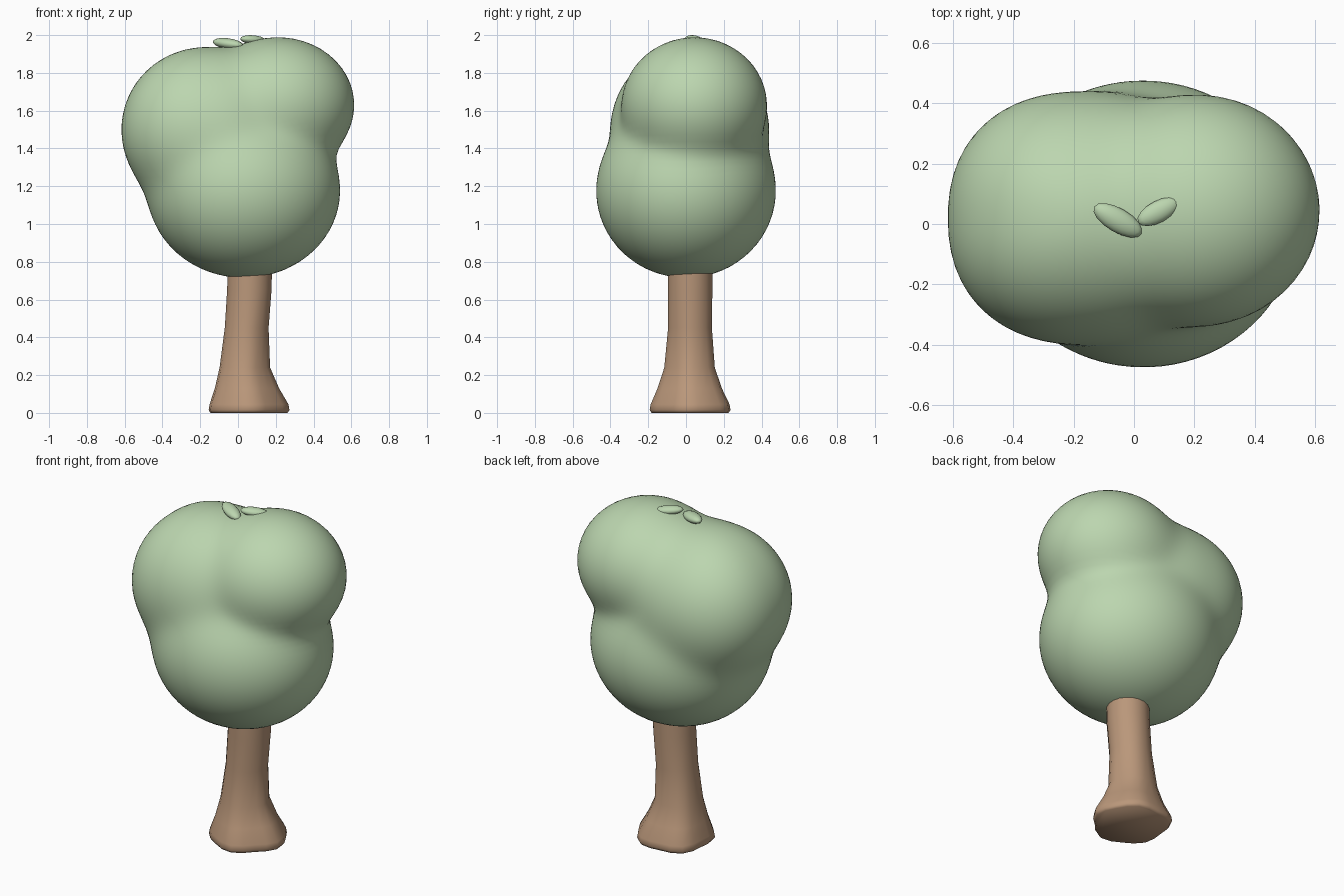
import bpy, bmesh
from math import sin, cos, pi, radians, exp, log
from mathutils import Vector, Euler

if "Cube" in bpy.data.objects:
    bpy.data.objects.remove(bpy.data.objects["Cube"])


def material(name, rgb):
    m = bpy.data.materials.new(name)
    m.diffuse_color = (*rgb, 1)
    m.use_nodes = True
    m.node_tree.nodes["Principled BSDF"].inputs["Base Color"].default_value = m.diffuse_color
    return m


GREEN = material("leaf_green", (0.50, 0.67, 0.43))
BROWN = material("bark_brown", (0.49, 0.31, 0.195))


def finish(name, bm, mat, sharp=60):
    bmesh.ops.recalc_face_normals(bm, faces=bm.faces)
    me = bpy.data.meshes.new(name)
    bm.to_mesh(me)
    bm.free()
    me.materials.append(mat)
    ob = bpy.data.objects.new(name, me)
    bpy.context.collection.objects.link(ob)
    bpy.ops.object.select_all(action='DESELECT')
    ob.select_set(True)
    bpy.context.view_layer.objects.active = ob
    bpy.ops.object.shade_smooth_by_angle(angle=radians(sharp))
    return ob


# Trunk: lofted rings, flaring into a rounded, slightly uneven cornered foot
# (z, centre x, centre y, radius, corner strength)
RINGS = [(0.0, 0.050, 0.03, 0.203, 0.05), (0.015, 0.050, 0.03, 0.213, 0.05),
         (0.045, 0.050, 0.03, 0.208, 0.05), (0.13, 0.042, 0.025, 0.170, 0.04),
         (0.24, 0.033, 0.022, 0.134, 0.03), (0.45, 0.045, 0.022, 0.117, 0.01),
         (0.65, 0.06, 0.022, 0.119, 0), (0.85, 0.065, 0.022, 0.118, 0)]
SIDES = 20
bm = bmesh.new()
loops = []
for z, cx, cy, r, lobe in RINGS:
    ring = []
    for i in range(SIDES):
        t = 2 * pi * i / SIDES
        a = t + radians(135)
        rr = r * (1 + lobe * (cos(5 * t) + 0.5 * cos(3 * t)))
        ring.append(bm.verts.new((cx + rr * cos(a), cy + rr * sin(a), z)))
    loops.append(ring)
for lo, hi in zip(loops, loops[1:]):
    for i in range(SIDES):
        j = (i + 1) % SIDES
        bm.faces.new((lo[i], lo[j], hi[j], hi[i]))
bm.faces.new(loops[0])
bm.faces.new(loops[-1])
finish("trunk", bm, BROWN)

# Crown: three rounded blobs melted together, found along rays from the middle
# (centre, radii, boxiness seen from above)
BLOBS = [(Vector((0.032, 0.0, 1.175)), Vector((0.508, 0.475, 0.46)), 2.0),
         (Vector((-0.175, 0.02, 1.50)), Vector((0.442, 0.418, 0.435)), 2.25),
         (Vector((0.213, 0.045, 1.63)), Vector((0.402, 0.382, 0.358)), 2.0)]
MELT = 0.035
MIDDLE = Vector((0.02, 0.01, 1.40))


def field(p):
    total = 0
    for c, r, e in BLOBS:
        q = p - c
        flat = (abs(q.x / r.x) ** e + abs(q.y / r.y) ** e) ** (2 / e)
        d = (flat + (q.z / r.z) ** 2) ** 0.5 - 1
        total += exp(-d * min(r) / MELT)
    return -MELT * log(total)


bm = bmesh.new()
bmesh.ops.create_icosphere(bm, subdivisions=5, radius=1)
for v in bm.verts:
    way = v.co.normalized()
    near, far = 0.0, 1.2
    for _ in range(20):
        mid = (near + far) / 2
        if field(MIDDLE + way * mid) < 0:
            near = mid
        else:
            far = mid
    v.co = MIDDLE + way * near
finish("crown", bm, GREEN, 180)


# Two small leaves on top of the crown
def leaf(name, centre, size, tilt, turn):
    bm = bmesh.new()
    bmesh.ops.create_uvsphere(bm, u_segments=16, v_segments=10, radius=1)
    rot = Euler((0, radians(tilt), radians(turn))).to_matrix()
    for v in bm.verts:
        p = Vector((v.co.x * size[0], v.co.y * size[1], v.co.z * size[2]))
        v.co = rot @ p + Vector(centre)
    finish(name, bm, GREEN, 180)


leaf("leaf_left", (-0.053, 0.012, 1.955), (0.092, 0.04, 0.028), 7, -30)
leaf("leaf_right", (0.081, 0.041, 1.975), (0.077, 0.036, 0.024), 5, 28)
